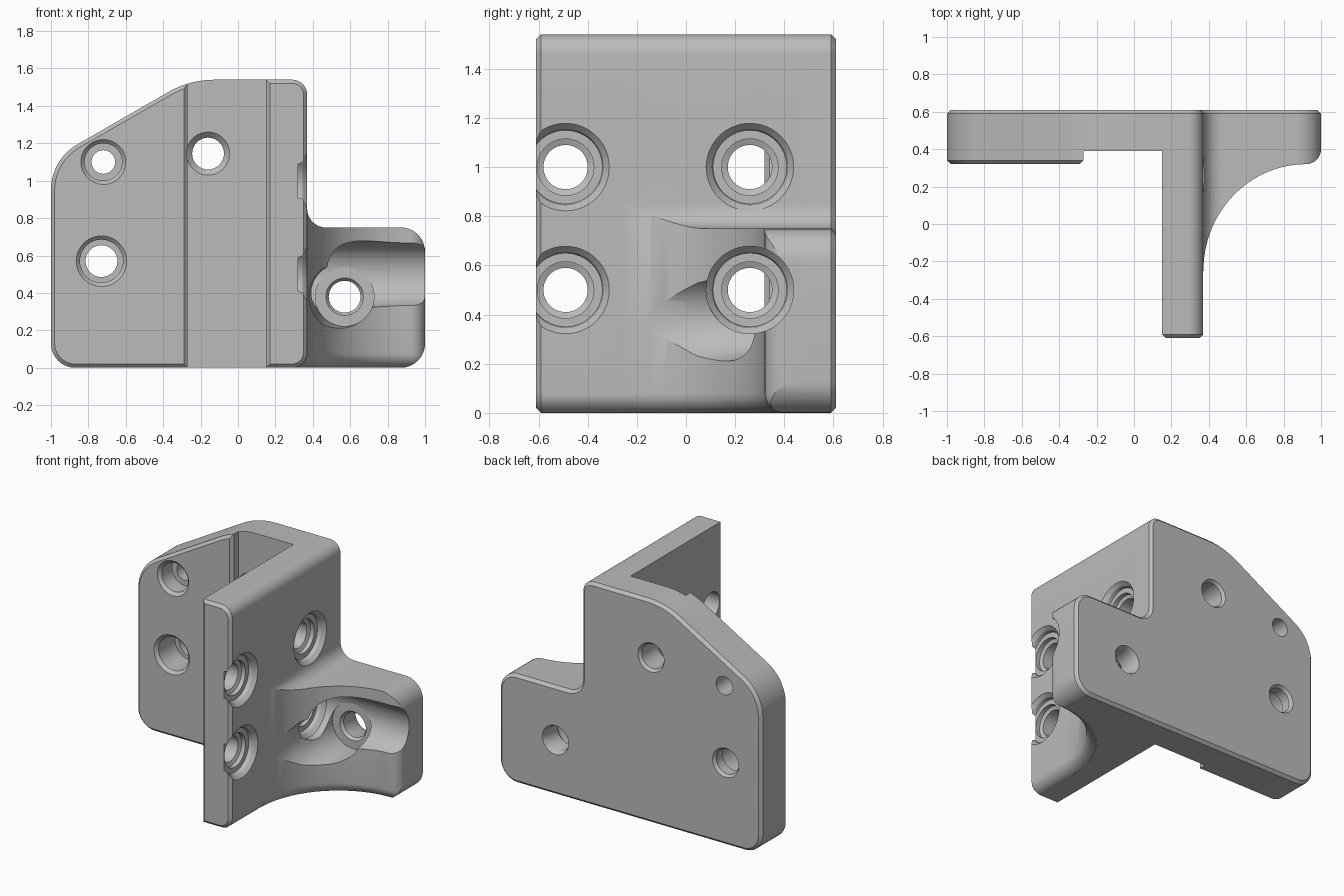
import bpy, bmesh, math
from mathutils import Vector

if "Cube" in bpy.data.objects:
    bpy.data.objects.remove(bpy.data.objects["Cube"])

grey = bpy.data.materials.new("grey plastic")
grey.diffuse_color = (0.5, 0.5, 0.5, 1)
grey.use_nodes = True
grey.node_tree.nodes["Principled BSDF"].inputs["Base Color"].default_value = grey.diffuse_color


def loft(name, rings):
    """Closed solid through rings of equal point count."""
    bm = bmesh.new()
    vs = [[bm.verts.new(p) for p in ring] for ring in rings]
    n = len(vs[0])
    for a, b in zip(vs, vs[1:]):
        for i in range(n):
            j = (i + 1) % n
            bm.faces.new((a[i], a[j], b[j], b[i]))
    bm.faces.new(vs[0][::-1])
    bm.faces.new(vs[-1])
    bmesh.ops.recalc_face_normals(bm, faces=bm.faces)
    me = bpy.data.meshes.new(name)
    bm.to_mesh(me)
    bm.free()
    ob = bpy.data.objects.new(name, me)
    bpy.context.collection.objects.link(ob)
    me.materials.append(grey)
    return ob


def boolean(target, tool, op):
    m = target.modifiers.new("bool", 'BOOLEAN')
    m.operation, m.solver, m.object = op, 'EXACT', tool
    bpy.context.view_layer.objects.active = target
    bpy.ops.object.modifier_apply(modifier=m.name)
    bpy.data.objects.remove(tool)


def rounded(corners, steps=10):
    """Polygon with each (x, z, radius) corner turned into an arc."""
    out = []
    for i, (x, z, r) in enumerate(corners):
        p = Vector((x, z))
        if r == 0:
            out.append(p)
            continue
        a = (Vector(corners[i - 1][:2]) - p).normalized()
        b = (Vector(corners[(i + 1) % len(corners)][:2]) - p).normalized()
        half = a.angle(b) / 2
        c = p + (a + b).normalized() * (r / math.sin(half))
        t = r / math.tan(half)
        u, v = p + a * t - c, p + b * t - c
        ang = u.angle(v)
        for k in range(steps + 1):
            f = k / steps
            out.append(c + (u * math.sin((1 - f) * ang) + v * math.sin(f * ang)) / math.sin(ang))
    return out


def inset(poly, d):
    """Move a counter-clockwise polygon inward by d."""
    out = []
    for i, p in enumerate(poly):
        e1 = (p - poly[i - 1]).normalized()
        e2 = (poly[(i + 1) % len(poly)] - p).normalized()
        n1, n2 = Vector((-e1.y, e1.x)), Vector((-e2.y, e2.x))
        out.append(p + (n1 + n2) * (d / (1 + n1.dot(n2))))
    return out


def slab(name, poly, levels):
    """Front outline run along y through (y, inset) levels."""
    return loft(name, [[(p.x, y, p.y) for p in inset(poly, d)] for y, d in levels])


def prism(name, pts, z0, z1):
    return loft(name, [[(x, y, z) for x, y in pts] for z in (z0, z1)])


def bore(body, axis, u, z, profile, n=48):
    """Cut a stepped hole; profile is (position along axis, radius)."""
    rings = []
    for t, r in profile:
        ring = []
        for k in range(n):
            a = 2 * math.pi * k / n
            s, h = u + r * math.cos(a), z + r * math.sin(a)
            ring.append((s, t, h) if axis == 'y' else (t, s, h))
        rings.append(ring)
    boolean(body, loft("bore", rings), 'DIFFERENCE')


# back plate with side tab
outline = rounded([(-1, 0, .13), (1, 0, .13), (1, .75, .13), (.37, .75, .1),
                   (.37, 1.54, .08), (-.258, 1.54, .5), (-1, 1.113, .28)])
body = slab("mounting_bracket", outline, [(.32, .02), (.34, 0), (.59, 0), (.61, .02)])

# channel between plate and arm
boolean(body, prism("channel", [(-.29, .3), (-.29, .32), (-.27, .34), (-.27, .39),
                                (.15, .39), (.15, .3)], -.1, 1.7), 'DIFFERENCE')

# forward arm
arm = rounded([(.15, 0, 0), (.37, 0, .08), (.37, 1.54, .08), (.15, 1.54, 0)])
boolean(body, slab("arm", arm, [(-.61, .02), (-.59, 0), (.5, 0)]), 'UNION')

# web joining arm and tab
web = slab("web", outline, [(-.25, 0), (.5, 0)])
boolean(web, prism("trim", [(-1.2, -.4), (.25, -.4), (.25, .7), (-1.2, .7)], -.1, 1.7), 'DIFFERENCE')
boolean(body, web, 'UNION')

# concave sweep in front of the web, rounded along the bottom edge
R = .08
levels = [(-.05, R)]
levels += [(R * (1 - math.cos(a)), R * (1 - math.sin(a)))
           for a in [math.pi / 2 * k / 8 for k in range(1, 9)]] + [(.95, 0)]
rings = []
for z, d in levels:
    pts = [(.371 - d, -.3)]
    pts += [(.92 - (.549 + d) * math.cos(a), -.25 + (.57 + d) * math.sin(a))
            for a in [math.pi / 2 * k / 24 for k in range(25)]]
    pts += [(.92 + .08 * math.sin(a), .40 + d - .08 * math.cos(a))
            for a in [math.pi / 2 * k / 8 for k in range(1, 9)]]
    pts += [(1.2, .40 + d), (1.2, -.3)]
    rings.append([(x, y, z) for x, y in pts])
boolean(body, loft("sweep", rings), 'DIFFERENCE')

# arm holes with stepped seats; the lower rear one has a tool groove
for y, z in ((-.49, 1.0), (-.49, .5), (.26, 1.0), (.26, .5)):
    far = 1.1 if (y > 0 and z < .7) else .45
    bore(body, 'x', y, z, [(.1, .09), (.28, .09), (.29, .115), (.32, .115),
                           (.32, .15), (.345, .155), (.37, .178), (far, .178)])

# tab hole with deep tool clearance
bore(body, 'y', .57, .38, [(.7, .1), (.61, .1), (.58, .085), (.46, .085), (.44, .1),
                           (.44, .157), (.25, .157), (.05, .19), (-.4, .19)])

# plate holes
bore(body, 'y', -.72, 1.10, [(.7, .063), (.45, .063), (.45, .1), (.34, .1), (.32, .12), (.2, .12)])
bore(body, 'y', -.73, .57, [(.7, .1), (.61, .1), (.59, .085), (.52, .085), (.52, .115),
                            (.34, .115), (.32, .135), (.2, .135)])
bore(body, 'y', -.16, 1.145, [(.7, .1), (.61, .1), (.59, .085), (.42, .085), (.39, .115), (.3, .115)])

bpy.ops.object.select_all(action='DESELECT')
body.select_set(True)
bpy.context.view_layer.objects.active = body
bpy.ops.object.shade_smooth_by_angle(angle=math.radians(30))
